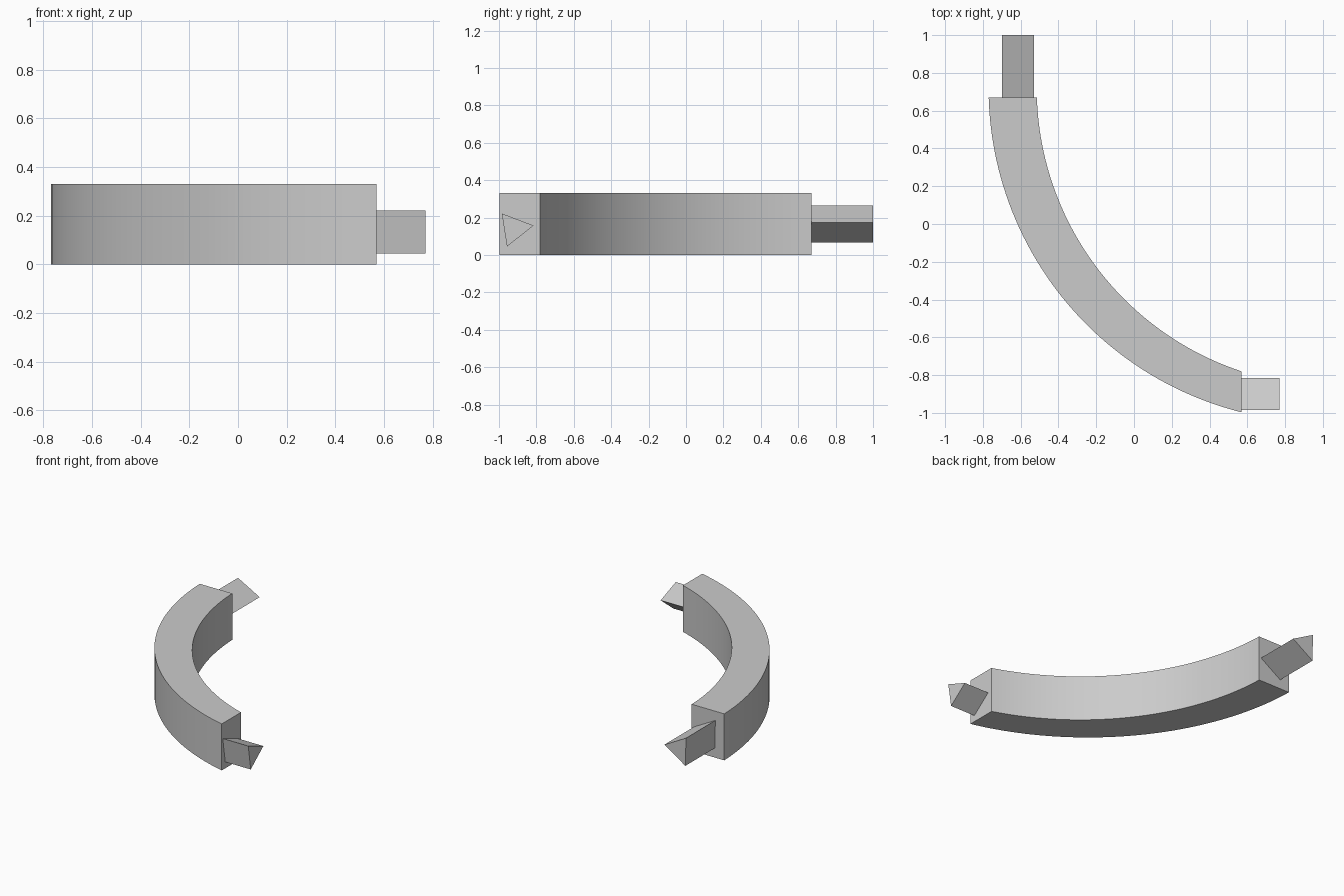
import bpy
import bmesh
from math import asin, acos, cos, sin, pi

cube = bpy.data.objects.get("Cube")
if cube:
    bpy.data.objects.remove(cube, do_unlink=True)

grey = bpy.data.materials.new("plain grey")
grey.use_nodes = True
colour = (0.6, 0.6, 0.6, 1)
grey.diffuse_color = colour
grey.node_tree.nodes["Principled BSDF"].inputs["Base Color"].default_value = colour

HEIGHT = 0.33
BACK_Y, RIGHT_X = 0.67, 0.57   # flat cuts at the two ends of the bar
STEPS = 48


def extruded(name, outline, direction):
    """Closed solid made by sweeping a flat outline along a direction."""
    bm = bmesh.new()
    face = bm.faces.new([bm.verts.new(p) for p in outline])
    grown = bmesh.ops.extrude_face_region(bm, geom=[face])["geom"]
    verts = [g for g in grown if isinstance(g, bmesh.types.BMVert)]
    bmesh.ops.translate(bm, verts=verts, vec=direction)
    bmesh.ops.recalc_face_normals(bm, faces=bm.faces)
    mesh = bpy.data.meshes.new(name)
    bm.to_mesh(mesh)
    bm.free()
    mesh.materials.append(grey)
    obj = bpy.data.objects.new(name, mesh)
    bpy.context.collection.objects.link(obj)
    return obj


def arc(cx, cy, radius):
    """Arc from the back cut to the right cut."""
    start = pi - asin((BACK_Y - cy) / radius)
    end = 2 * pi - acos((RIGHT_X - cx) / radius)
    angles = [start + (end - start) * i / STEPS for i in range(STEPS + 1)]
    return [(cx + radius * cos(a), cy + radius * sin(a), 0) for a in angles]


# Curved bar, slightly thinner towards the right end
outer = arc(1.0, 0.72, 1.77)
inner = arc(1.065, 0.72, 1.58)
bar = extruded("curved_bar", outer + inner[::-1], (0, 0, HEIGHT))
bpy.context.view_layer.objects.active = bar
bar.select_set(True)
bpy.ops.object.shade_smooth_by_angle(angle=pi / 6)

# Triangular pegs standing out of the two ends
back_profile = [(-0.70, 0.265), (-0.53, 0.173), (-0.695, 0.067)]
extruded("back_peg", [(x, BACK_Y, z) for x, z in back_profile],
         (0, 1 - BACK_Y, 0))

right_profile = [(-0.985, 0.222), (-0.815, 0.157), (-0.957, 0.045)]
extruded("right_peg", [(RIGHT_X, y, z) for y, z in right_profile],
         (0.77 - RIGHT_X, 0, 0))
